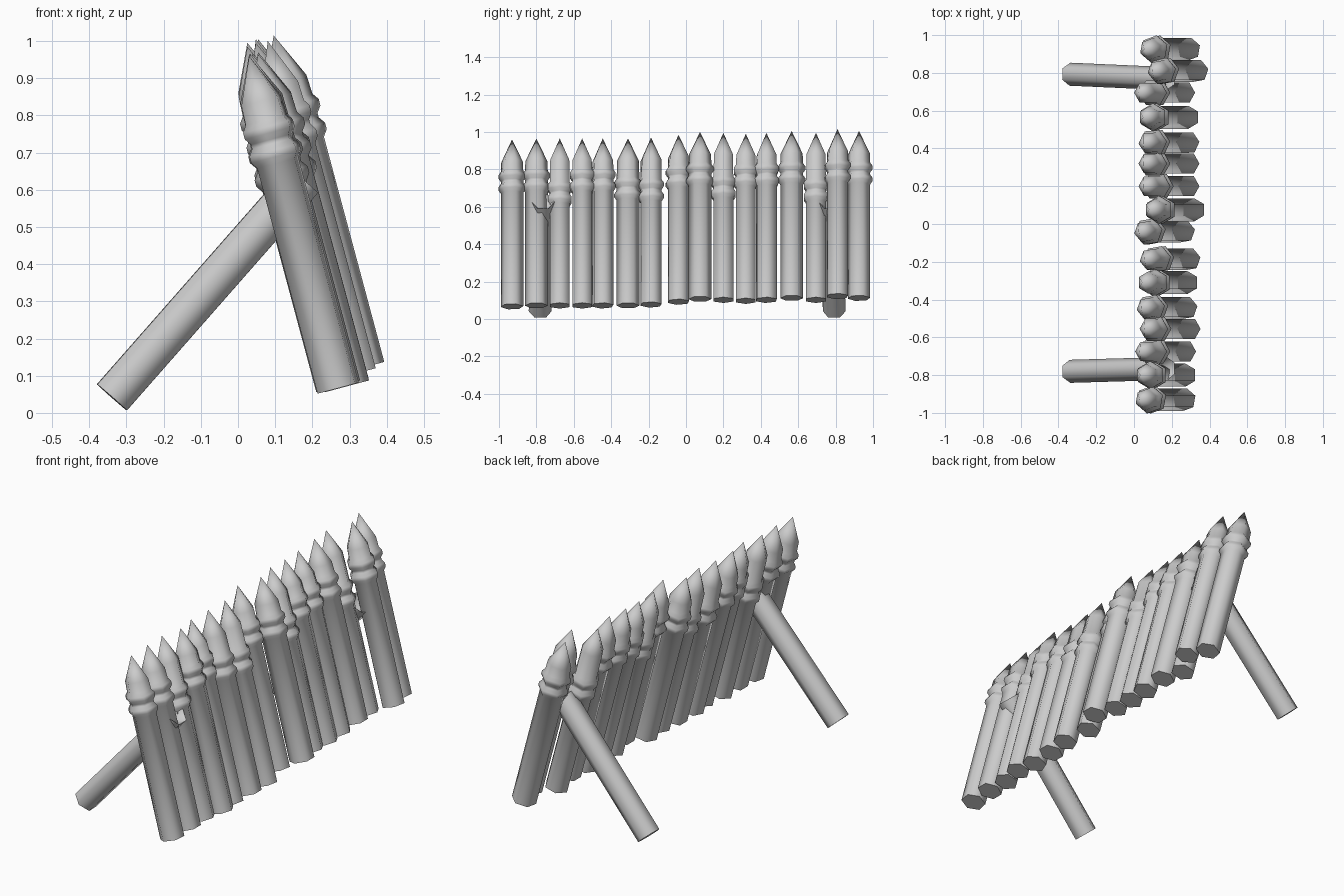
import bpy
import bmesh
import math
from mathutils import Matrix, Vector

if "Cube" in bpy.data.objects:
    bpy.data.objects.remove(bpy.data.objects["Cube"], do_unlink=True)

SIDES = 6
RADIUS = 0.061
LENGTH = 0.925
RING_GAP = 0.066
LEAN = math.radians(-15)

wood = bpy.data.materials.new("plain_grey")
wood.use_nodes = True
grey = (0.6, 0.6, 0.6, 1)
wood.diffuse_color = grey
wood.node_tree.nodes["Principled BSDF"].inputs["Base Color"].default_value = grey


def lathe(name, profile, matrix, turn=0.0):
    """Six-sided post from (radius, height) pairs; zero radius makes a point."""
    bm = bmesh.new()
    loops = []
    for radius, height in profile:
        if radius == 0:
            loops.append([bm.verts.new((0, 0, height))] * SIDES)
            continue
        loop = []
        for i in range(SIDES):
            angle = math.tau * i / SIDES + math.radians(turn)
            loop.append(bm.verts.new((radius * math.cos(angle), radius * math.sin(angle), height)))
        loops.append(loop)
    bm.faces.new(loops[0][::-1])
    for low, high in zip(loops, loops[1:]):
        for i in range(SIDES):
            j = (i + 1) % SIDES
            corners = [low[i], low[j], high[j], high[i]]
            bm.faces.new(list(dict.fromkeys(corners)))
    mesh = bpy.data.meshes.new(name)
    bm.to_mesh(mesh)
    bm.free()
    obj = bpy.data.objects.new(name, mesh)
    bpy.context.collection.objects.link(obj)
    mesh.materials.append(wood)
    mesh.transform(matrix)
    bpy.ops.object.select_all(action="DESELECT")
    obj.select_set(True)
    bpy.context.view_layer.objects.active = obj
    bpy.ops.object.shade_smooth_by_angle(angle=math.radians(62))
    return obj


def stake_profile(ring):
    """Straight shaft, two collars below the head, then a pointed tip."""
    points = [(RADIUS, 0)]
    for centre in (ring - RING_GAP, ring):
        points += [
            (RADIUS, centre - 0.027),
            (RADIUS * 1.21, centre - 0.009),
            (RADIUS * 1.21, centre + 0.009),
            (RADIUS, centre + 0.027),
        ]
    return points + [(RADIUS * 0.96, LENGTH - 0.125), (0, LENGTH)]


# Stakes: y, tip x, tip z, upper collar height, turn in degrees
HIGH, LOW = 0.72, 0.65
stakes = [
    (-.93, .03, .96, HIGH, 20), (-.8, .033, .965, HIGH, 30),
    (-.675, .03, .965, LOW, 0), (-.555, .054, .965, HIGH, 0),
    (-.445, .038, .965, HIGH, 10), (-.31, .043, .965, .675, 30),
    (-.187, .054, .97, .66, 10), (-.04, .025, .985, HIGH, 10),
    (.075, .08, 1, HIGH, 30), (.2, .048, .995, LOW, 0),
    (.32, .048, .99, HIGH, 0), (.43, .048, .995, HIGH, 5),
    (.565, .048, 1.005, HIGH, 30), (.695, .025, .995, .633, 0),
    (.81, .096, 1.015, HIGH, 10), (.925, .054, 1.005, HIGH, 20),
]
lean = Matrix.Rotation(LEAN, 4, "Y")
for number, (y, x, z, ring, turn) in enumerate(stakes, 1):
    base = Vector((x, y, z)) - lean @ Vector((0, 0, LENGTH))
    lathe(f"stake_{number}", stake_profile(ring), Matrix.Translation(base) @ lean, turn)

# Braces: sloping props with a hollowed upper end
for name, foot_y, head_y in (("right_brace", -.78, -.765), ("left_brace", .793, .77)):
    foot = Vector((-.339, foot_y, .042))
    head = Vector((.175, head_y, .627))
    axis = head - foot
    spin = axis.to_track_quat("Z", "Y").to_matrix().to_4x4()
    span = axis.length
    profile = [(RADIUS, 0), (RADIUS, span), (0, span - 0.07)]
    lathe(name, profile, Matrix.Translation(foot) @ spin, 0)
